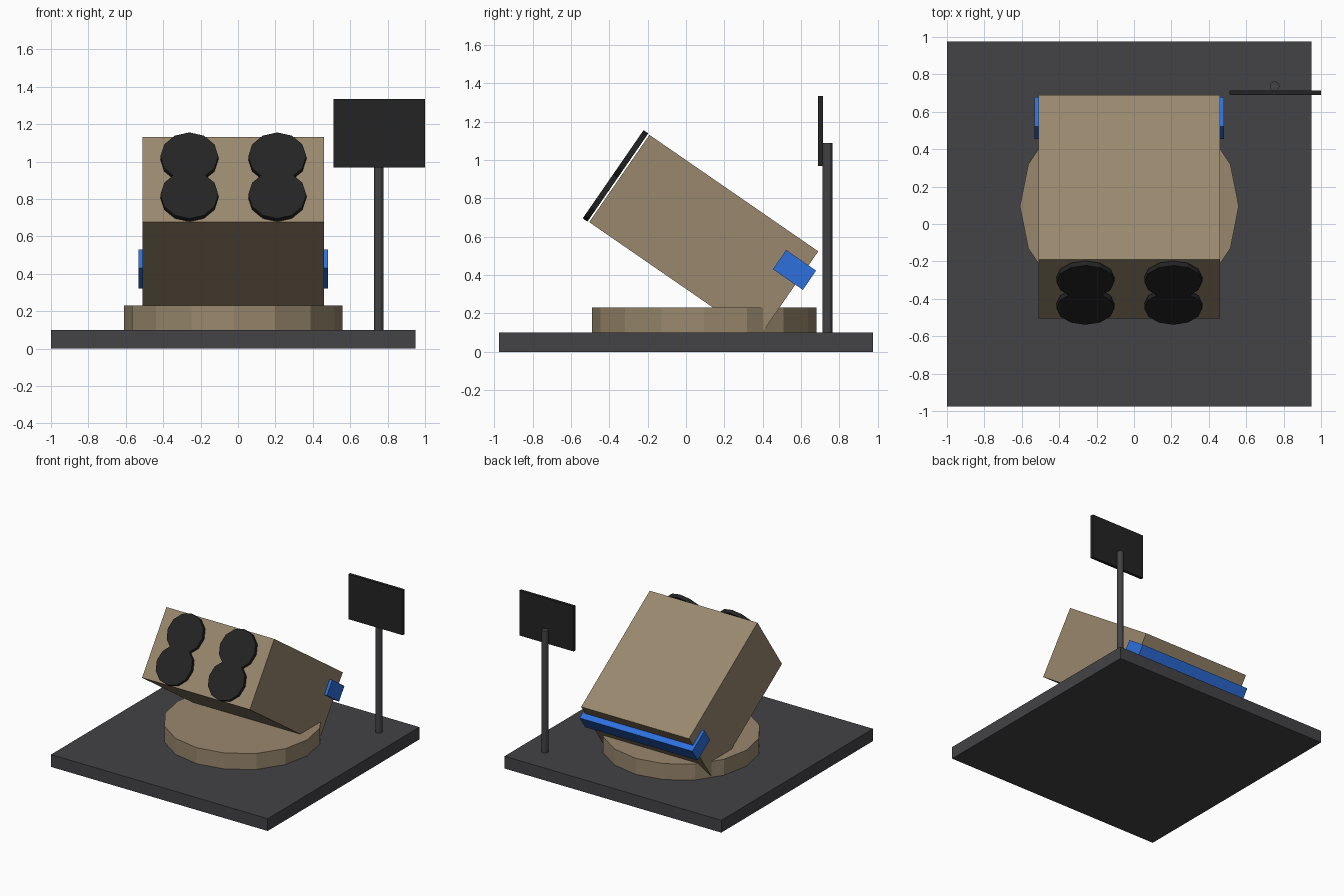
import bpy
from math import radians
from mathutils import Matrix, Vector

if "Cube" in bpy.data.objects:
    bpy.data.objects.remove(bpy.data.objects["Cube"], do_unlink=True)


def material(name, rgb):
    m = bpy.data.materials.new(name)
    m.use_nodes = True
    m.diffuse_color = (*rgb, 1)
    m.node_tree.nodes["Principled BSDF"].inputs["Base Color"].default_value = (*rgb, 1)
    return m


tan = material("desert tan", (0.32, 0.245, 0.155))
grey = material("dark grey", (0.056, 0.055, 0.062))
black = material("near black", (0.017, 0.017, 0.017))
blue = material("blue", (0.027, 0.16, 0.72))


def finish(name, mat, matrix):
    ob = bpy.context.object
    ob.name = name
    ob.data.materials.append(mat)
    ob.matrix_world = matrix @ ob.matrix_basis
    return ob


def box(name, mat, centre, size, matrix=Matrix()):
    bpy.ops.mesh.primitive_cube_add(size=1, location=centre)
    bpy.context.object.data.transform(Matrix.Diagonal((*size, 1)))
    return finish(name, mat, matrix)


def cylinder(name, mat, centre, radius, depth, sides, matrix=Matrix(), tilt=0):
    bpy.ops.mesh.primitive_cylinder_add(vertices=sides, radius=radius, depth=depth,
                                        location=centre, rotation=(tilt, 0, 0))
    return finish(name, mat, matrix)


MID = -0.025  # centre line of the platform and launcher

# Platform and turntable
box("base_plate", grey, (MID, 0, 0.05), (1.95, 1.95, 0.1))
cylinder("turntable", tan, (MID, 0.095, 0.165), 0.585, 0.13, 16)

# Tilted launcher, built in its own frame with the muzzle towards -y
launcher = Matrix.Translation((MID, 0.0925, 0.6)) @ Matrix.Rotation(radians(-34.6), 4, "X")
length, height = 1.07, 0.553
box("launcher_body", tan, (0, 0, 0), (0.97, length, height), launcher)

# Tube covers stand slightly clear of the front face
for side, x in (("right", -0.235), ("left", 0.235)):
    for level, z in (("lower", -0.1245), ("upper", 0.1245)):
        cylinder(f"{side}_{level}_tube_cover", black, (x, -length / 2 - 0.024, z),
                 0.155, 0.03, 12, launcher, radians(90))

# Blue bar across the rear of the launcher
bar_centre = launcher.inverted() @ Vector((MID, 0.566, 0.427))
box("rear_bar", blue, bar_centre, (1.015, 0.19, 0.122), launcher)

# Sign on a post
cylinder("sign_post", grey, (0.752, 0.737, 0.595), 0.026, 0.99, 12)
box("sign_panel", black, (0.755, 0.702, 1.152), (0.49, 0.025, 0.365))
